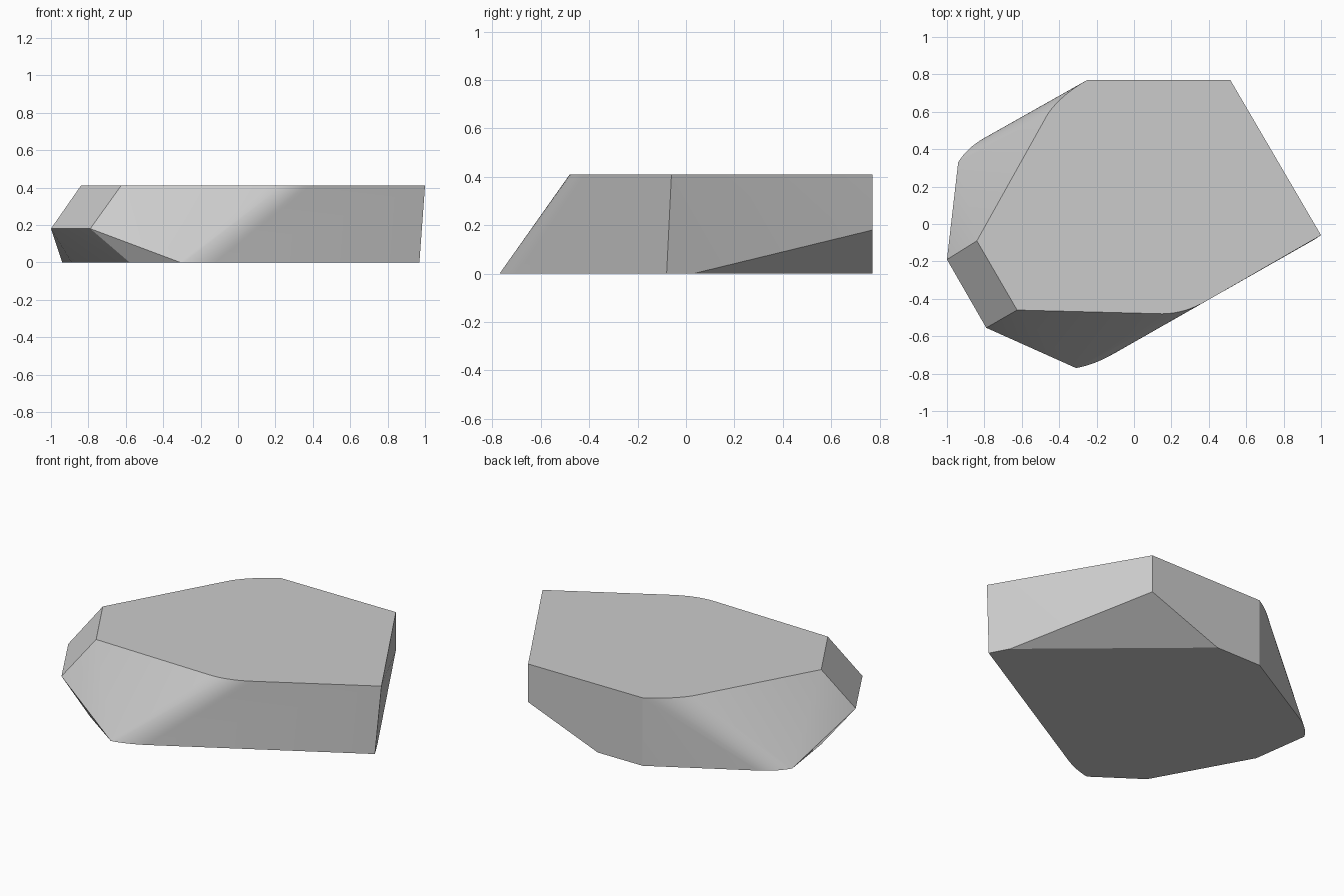
import bpy
import bmesh
from math import radians
from mathutils import Vector

cube = bpy.data.objects.get("Cube")
if cube:
    bpy.data.objects.remove(cube, do_unlink=True)

TOP, MID, BASE = 0.41, 0.18, 0.0


def level(z, points):
    return [Vector((x, y, z)) for x, y in points]


def bend(z, start, corner, end, steps=8):
    """Rounded corner at one height."""
    a, b, c = level(z, (start, corner, end))
    ts = [i / steps for i in range(steps + 1)]
    return [a * (1 - t) ** 2 + b * 2 * t * (1 - t) + c * t * t for t in ts]


# Upper outline: end chamfer, far corners and two rounded corners
points = level(TOP, [(-0.84, -0.09), (-0.625, -0.46), (1, -0.06), (0.515, 0.77)])
points += bend(TOP, (0.15, -0.48), (0.27, -0.48), (0.39, -0.41))
points += bend(TOP, (-0.25, 0.77), (-0.39, 0.69), (-0.46, 0.59))

# Corners where the undercuts meet the walls
points += level(MID, [(-1, -0.19), (-0.79, -0.555), (0.515, 0.77)])

# Lower outline
points += level(BASE, [(0.97, -0.08), (0.91, 0.03), (0.05, 0.77),
                       (-0.25, 0.77), (-0.89, -0.02), (-0.58, -0.58)])
points += bend(BASE, (-0.31, -0.77), (-0.22, -0.755), (-0.12, -0.70))
points += bend(BASE, (-0.80, 0.46), (-0.89, 0.41), (-0.94, 0.33))

# Wrap the outlines into one faceted block
bm = bmesh.new()
for p in points:
    bm.verts.new(p)
hull = bmesh.ops.convex_hull(bm, input=bm.verts[:])
loose = {g for g in hull["geom_interior"] + hull["geom_unused"]
         if isinstance(g, bmesh.types.BMVert) and g.is_valid}
bmesh.ops.delete(bm, geom=list(loose), context="VERTS")
bmesh.ops.dissolve_limit(bm, angle_limit=radians(0.5),
                         verts=bm.verts[:], edges=bm.edges[:])
bmesh.ops.recalc_face_normals(bm, faces=bm.faces[:])
mesh = bpy.data.meshes.new("faceted_block")
bm.to_mesh(mesh)
bm.free()

block = bpy.data.objects.new("faceted_block", mesh)
bpy.context.collection.objects.link(block)

# Plain grey
grey = bpy.data.materials.new("light_grey")
grey.use_nodes = True
colour = (0.6, 0.6, 0.6, 1)
grey.diffuse_color = colour
grey.node_tree.nodes["Principled BSDF"].inputs["Base Color"].default_value = colour
mesh.materials.append(grey)

# Soft bends, crisp chamfers
bpy.ops.object.select_all(action="DESELECT")
block.select_set(True)
bpy.context.view_layer.objects.active = block
bpy.ops.object.shade_smooth_by_angle(angle=radians(22))
